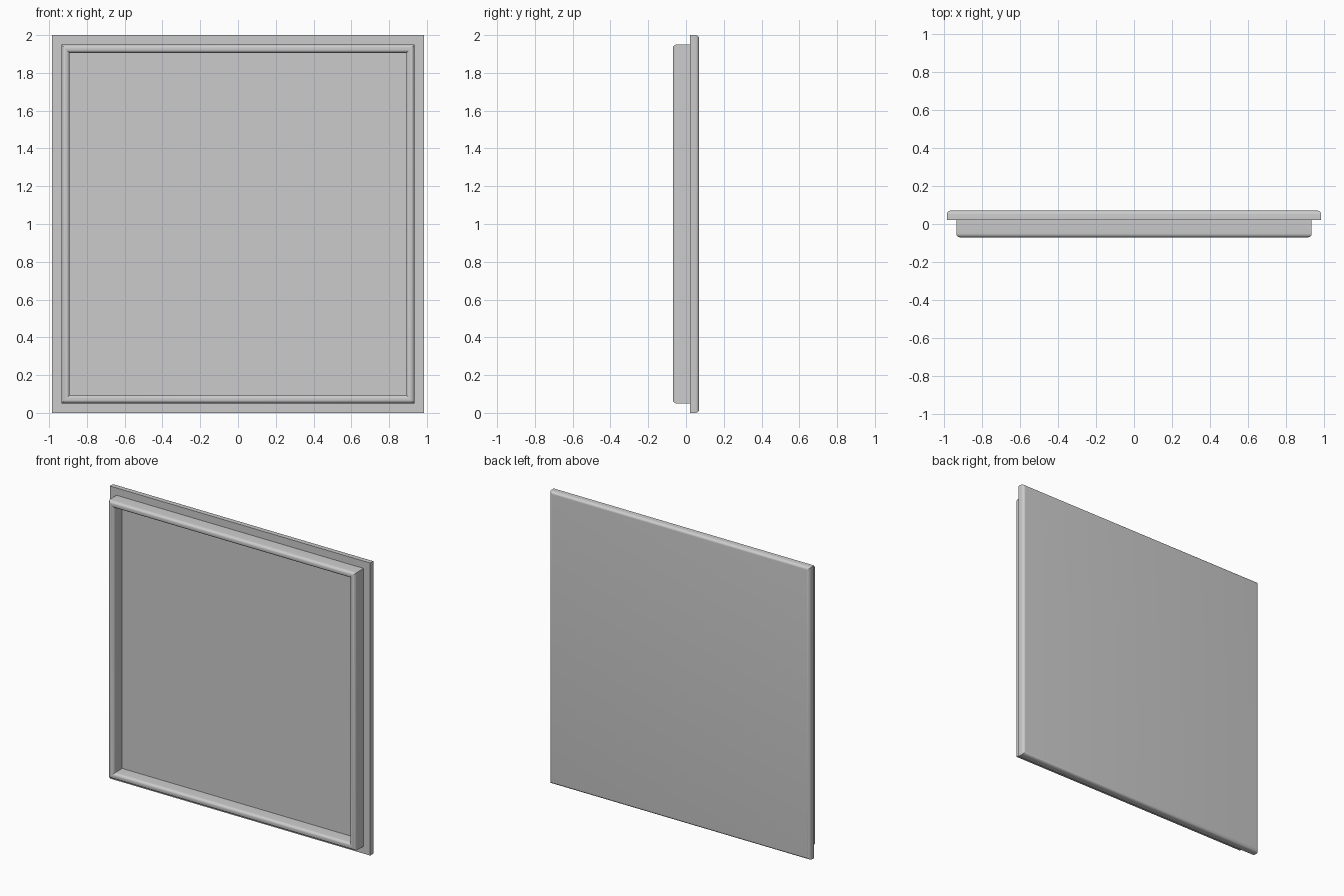
import bpy, bmesh, math

cube = bpy.data.objects.get("Cube")
if cube:
    bpy.data.objects.remove(cube, do_unlink=True)

HALF_W, HALF_H = 0.985, 1.0
SEAM, RADIUS = 0.022, 0.02
FRONT, BACK = -0.07, 0.07

grey = bpy.data.materials.new("plain grey")
grey.use_nodes = True
colour = (0.6, 0.6, 0.6, 1)
grey.diffuse_color = colour
grey.node_tree.nodes["Principled BSDF"].inputs["Base Color"].default_value = colour


def arc(inset, y, start, end, steps=6):
    """Quarter round in the (inset, y) plane."""
    angles = [math.radians(start + (end - start) * i / steps) for i in range(steps + 1)]
    return [(inset + RADIUS * math.cos(a), y + RADIUS * math.sin(a)) for a in angles]


def mitred(name, profile, cap_ends=False):
    """Sweep an (inset, y) profile round the rectangle with mitred corners."""
    bm = bmesh.new()
    rings = []
    for inset, y in profile:
        w, h = HALF_W - inset, HALF_H - inset
        rings.append([bm.verts.new((sx * w, y, HALF_H + sz * h))
                      for sx, sz in ((-1, -1), (1, -1), (1, 1), (-1, 1))])
    pairs = list(zip(rings, rings[1:]))
    if cap_ends:
        bm.faces.new(rings[0])
        bm.faces.new(rings[-1])
    else:
        pairs.append((rings[-1], rings[0]))
    for a, b in pairs:
        for i in range(4):
            j = (i + 1) % 4
            bm.faces.new((a[i], a[j], b[j], b[i]))
    bmesh.ops.recalc_face_normals(bm, faces=bm.faces)
    mesh = bpy.data.meshes.new(name)
    bm.to_mesh(mesh)
    bm.free()
    mesh.materials.append(grey)
    obj = bpy.data.objects.new(name, mesh)
    bpy.context.collection.objects.link(obj)
    bpy.ops.object.select_all(action="DESELECT")
    obj.select_set(True)
    bpy.context.view_layer.objects.active = obj
    bpy.ops.object.shade_smooth_by_angle(angle=math.radians(30))
    return obj


# Backing panel: square front rim, rounded back edges
mitred("backing_panel",
       [(0, SEAM)] + arc(RADIUS, BACK - RADIUS, 180, 90), cap_ends=True)

# Raised frame: rounded on both front edges
OUTER, INNER = 0.05, 0.094
mitred("raised_frame",
       [(OUTER, SEAM)]
       + arc(OUTER + RADIUS, FRONT + RADIUS, 180, 270)
       + arc(INNER - RADIUS, FRONT + RADIUS, 270, 360)
       + [(INNER, SEAM)])
